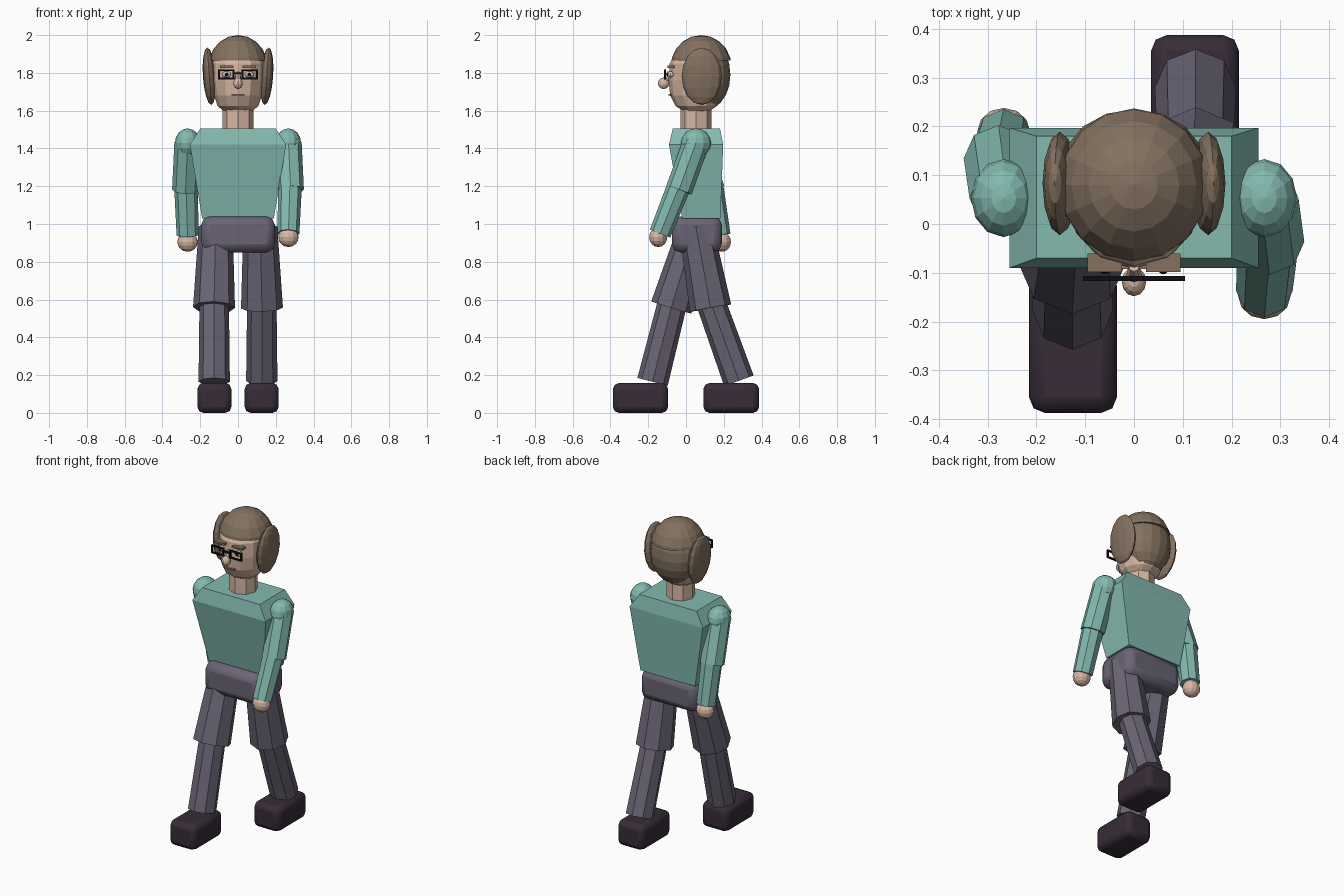
import bpy, bmesh, math
from mathutils import Vector, Matrix

if "Cube" in bpy.data.objects:
    bpy.data.objects.remove(bpy.data.objects["Cube"])


def material(name, srgb):
    m = bpy.data.materials.new(name)
    m.diffuse_color = [(c / 255) ** 2.2 for c in srgb] + [1]
    m.use_nodes = True
    m.node_tree.nodes["Principled BSDF"].inputs["Base Color"].default_value = m.diffuse_color
    return m


TEAL = material("teal shirt", (130, 184, 174))
GREY = material("grey trousers", (106, 100, 116))
SHOE = material("dark shoe", (58, 48, 58))
HAIR = material("brown hair", (130, 113, 96))
SKIN = material("skin", (214, 182, 162))
BLACK = material("black", (22, 20, 24))
WHITE = material("eye white", (225, 220, 215))
LIPS = material("lips", (165, 110, 100))


def finish(name, bm, mat):
    bmesh.ops.recalc_face_normals(bm, faces=bm.faces)
    me = bpy.data.meshes.new(name)
    bm.to_mesh(me)
    bm.free()
    me.materials.append(mat)
    ob = bpy.data.objects.new(name, me)
    bpy.context.collection.objects.link(ob)
    return ob


def box(name, lo, hi, mat, bevel=0):
    lo, hi = Vector(lo), Vector(hi)
    bm = bmesh.new()
    bmesh.ops.create_cube(bm, size=1, matrix=Matrix.Translation((lo + hi) / 2) @ Matrix.Diagonal((*(hi - lo), 1)))
    ob = finish(name, bm, mat)
    if bevel:
        mod = ob.modifiers.new("rounded", 'BEVEL')
        mod.width, mod.segments = bevel, 2
        bpy.ops.object.select_all(action='DESELECT')
        bpy.context.view_layer.objects.active = ob
        ob.select_set(True)
        bpy.ops.object.shade_smooth_by_angle(angle=math.radians(50))
    return ob


def ball(name, centre, radii, mat, seg=12, rings=8, cut=None, tilt=0):
    bm = bmesh.new()
    m = Matrix.Translation(centre) @ Matrix.Rotation(tilt, 4, 'Y') @ Matrix.Diagonal((*radii, 1))
    bmesh.ops.create_uvsphere(bm, u_segments=seg, v_segments=rings, radius=1, matrix=m)
    if cut is not None:
        bmesh.ops.bisect_plane(bm, geom=bm.verts[:] + bm.edges[:] + bm.faces[:],
                               plane_co=(0, 0, cut), plane_no=(0, 0, 1), clear_inner=True)
        bmesh.ops.holes_fill(bm, edges=[e for e in bm.edges if e.is_boundary])
    return finish(name, bm, mat)


def limb(name, a, b, ra, rb, mat):
    """Eight-sided tapered prism from a to b."""
    a, b = Vector(a), Vector(b)
    d = b - a
    rot = Vector((0, 0, -1)).rotation_difference(d).to_matrix().to_4x4()
    bm = bmesh.new()
    bmesh.ops.create_cone(bm, cap_ends=True, segments=8, radius1=rb, radius2=ra, depth=d.length,
                          matrix=Matrix.Translation((a + b) / 2) @ rot)
    return finish(name, bm, mat)


def loft(name, rings, mat):
    """Skin a stack of equal-length point rings and cap both ends."""
    bm = bmesh.new()
    rows = [[bm.verts.new(p) for p in r] for r in rings]
    n = len(rows[0])
    for r, s in zip(rows, rows[1:]):
        for i in range(n):
            bm.faces.new((r[i], r[(i + 1) % n], s[(i + 1) % n], s[i]))
    bm.faces.new(rows[0])
    bm.faces.new(rows[-1])
    return finish(name, bm, mat)


# Torso: four-sided, widest just below the shoulders
loft("torso", [[(-x, f, z), (x, f, z), (x, b, z), (-x, b, z)]
               for z, x, f, b in ((1.03, .19, -.02, .182), (1.42, .255, -.09, .197), (1.505, .2, -.07, .18))], TEAL)
box("hips", (-.195, -.075, .85), (.195, .19, 1.04), GREY, .045)

# Neck and head
limb("neck", (0, .053, 1.66), (0, .053, 1.49), .082, .082, SKIN)
loft("head", [[(rx * math.sin(k * math.tau / 12), .055 - ry * math.cos(k * math.tau / 12), z) for k in range(12)]
              for z, rx, ry in ((1.592, .07, .06), (1.625, .108, .11), (1.68, .127, .139),
                                (1.76, .137, .147), (1.85, .138, .141), (1.95, .085, .085))], SKIN)

# Hair: crown, back and two side locks
ball("hair_crown", (0, .08, 1.83), (.158, .162, .17), HAIR, 16, 10, cut=1.865)
ball("hair_back", (0, .115, 1.79), (.148, .12, .18), HAIR, 16, 10)
for s, side in ((-1, "left"), (1, "right")):
    ball(side + "_hair_lock", (s * .152, .083, 1.782), (.034, .106, .152), HAIR, 12, 8, tilt=s * math.radians(4))

# Face details
ball("nose_tip", (0, -.118, 1.745), (.025, .03, .03), SKIN)
limb("nose_bridge", (0, -.088, 1.805), (0, -.115, 1.745), .01, .02, SKIN)
box("mouth", (-.035, -.092, 1.681), (.035, -.07, 1.689), LIPS)
for s, side in ((-1, "left"), (1, "right")):
    ball(side + "_eye", (s * .06, -.081, 1.792), (.024, .017, .016), WHITE)
    ball(side + "_pupil", (s * .06, -.096, 1.792), (.009, .007, .009), BLACK)
    box(side + "_eyebrow", (s * .06 - .035, -.098, 1.826), (s * .06 + .035, -.06, 1.838), HAIR)
    # Glasses rim made of four bars
    x0, x1, z0, z1, t = s * .062 - .043, s * .062 + .043, 1.766, 1.818, .009
    for part, xa, xb, za, zb in (("top", x0, x1, z1 - t, z1), ("bottom", x0, x1, z0, z0 + t),
                                 ("inner", x0, x0 + t, z0, z1), ("outer", x1 - t, x1, z0, z1)):
        box(f"{side}_rim_{part}", (xa, -.117, za), (xb, -.107, zb), BLACK)
box("glasses_bridge", (-.022, -.117, 1.793), (.022, -.107, 1.803), BLACK)

# Arms: shoulder, elbow, wrist and hand centres
for s, side, elbow, wrist, hand in ((-1, "left", (.135, 1.18), (.178, .94), (.19, .905)),
                                    (1, "right", (-.037, 1.18), (-.137, .95), (-.147, .93))):
    sh, el, wr = (s * .267, .053, 1.43), (s * .278, *elbow), (s * .267, *wrist)
    ball(side + "_shoulder", sh, (.067, .08, .076), TEAL)
    limb(side + "_upper_arm", sh, el, .07, .071, TEAL)
    limb(side + "_forearm", (s * .275, elbow[0], elbow[1] + .02), wr, .063, .058, TEAL)
    ball(side + "_hand", (s * .267, *hand), (.054, .048, .052), SKIN)

# Legs in mid stride: knee and ankle centres, shoe extent
for s, side, knee, ankle, shoe in ((-1, "left", (-.078, .558), (-.177, .165), (-.387, -.095)),
                                   (1, "right", (.13, .555), (.28, .17), (.092, .387))):
    limb(side + "_thigh", (s * .118, .052, .985), (s * .127, *knee), .09, .111, GREY)
    limb(side + "_shin", (s * .126, knee[0] + .005, knee[1] + .02), (s * .126, *ankle), .078, .083, GREY)
    box(side + "_shoe", (s * .125 - .09, shoe[0], 0), (s * .125 + .09, shoe[1], .158), SHOE, .032)
